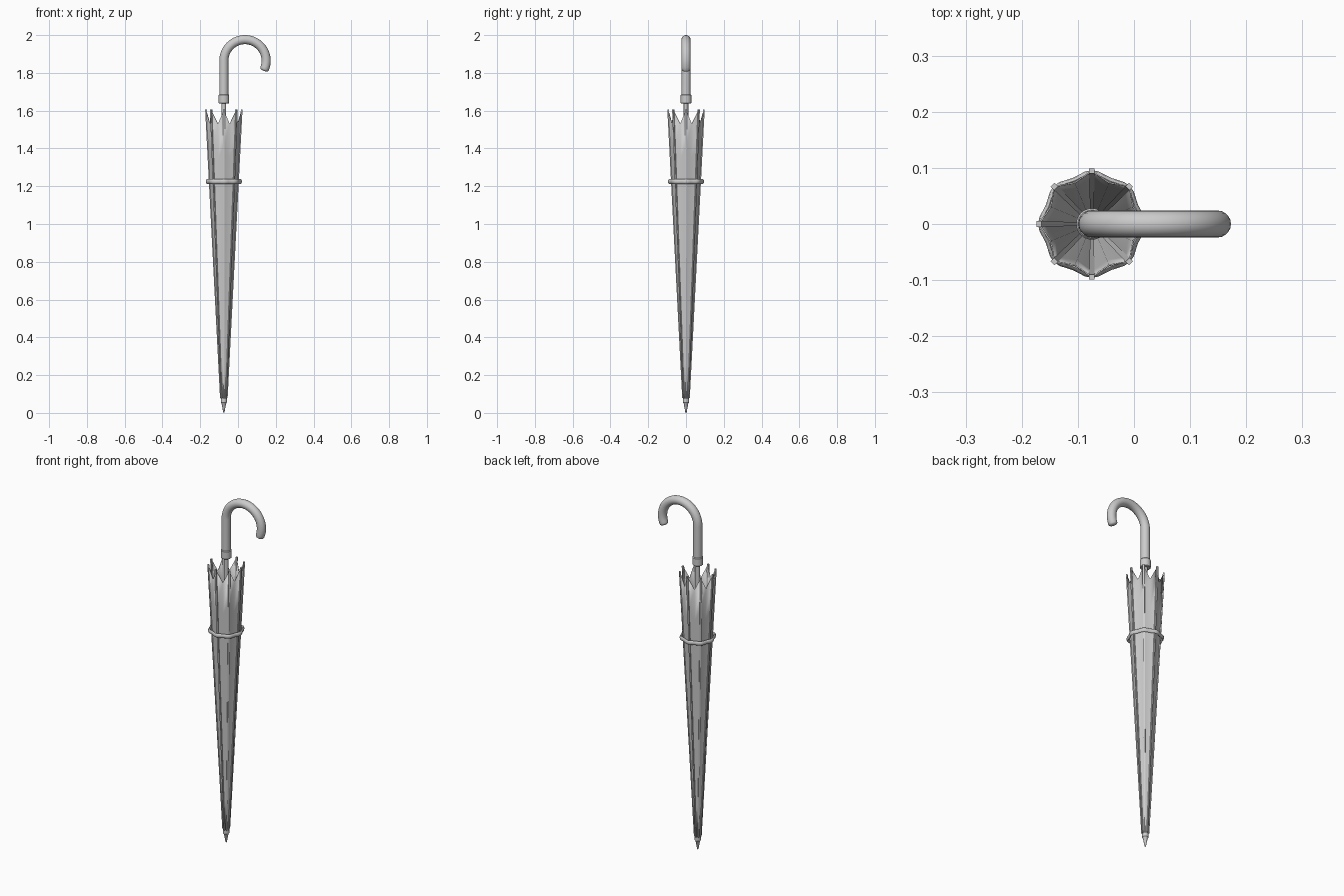
import bpy, bmesh, math
from mathutils import Vector

if "Cube" in bpy.data.objects:
    bpy.data.objects.remove(bpy.data.objects["Cube"])

AX = -0.075          # x of the shaft axis
RIBS = 8
grey = bpy.data.materials.new("grey")
grey.diffuse_color = (0.6, 0.6, 0.6, 1)
grey.use_nodes = True
grey.node_tree.nodes["Principled BSDF"].inputs["Base Color"].default_value = grey.diffuse_color


def finish(name, bm, smooth=30):
    bmesh.ops.recalc_face_normals(bm, faces=bm.faces)
    me = bpy.data.meshes.new(name)
    bm.to_mesh(me)
    bm.free()
    ob = bpy.data.objects.new(name, me)
    bpy.context.collection.objects.link(ob)
    me.materials.append(grey)
    bpy.context.view_layer.objects.active = ob
    ob.select_set(True)
    bpy.ops.object.shade_smooth_by_angle(angle=math.radians(smooth))
    ob.select_set(False)
    return ob


def skin(bm, rings, closed=False, caps=True):
    """Bridge rings of points; join last to first if closed, else cap the ends."""
    vs = [[bm.verts.new(p) for p in r] for r in rings]
    n = len(vs[0])
    pairs = list(zip(vs, vs[1:])) + ([(vs[-1], vs[0])] if closed else [])
    for a, b in pairs:
        for i in range(n):
            j = (i + 1) % n
            bm.faces.new((a[i], a[j], b[j], b[i]))
    if caps and not closed:
        bm.faces.new(vs[0])
        bm.faces.new(vs[-1])


def polar(r, a, z):
    return Vector((AX + r * math.cos(a), r * math.sin(a), z))


def lathe(name, profile, n=24):
    bm = bmesh.new()
    skin(bm, [[polar(r, 2 * math.pi * i / n, z) for i in range(n)] for r, z in profile])
    return finish(name, bm)


def canopy_radius(z):
    return 0.017 + 0.079 * (z - 0.075) / 1.53


# Shaft, pointed tip and handle collar
lathe("shaft", [(0.012, 0.05), (0.012, 1.66)])
lathe("tip", [(0.001, 0.0), (0.004, 0.006), (0.012, 0.05), (0.016, 0.055), (0.016, 0.08)])
lathe("collar", [(0.025, 1.638), (0.028, 1.641), (0.028, 1.682), (0.025, 1.686)])

# Hooked handle: straight grip, round bend, rounded end
cx, cz, R, tube = 0.037, 1.864, 0.112, 0.024
path = [(Vector((AX, 0, 1.66)), Vector((0, 0, 1)), tube)]
for i in range(33):
    a = math.pi - math.radians(202) * i / 32
    path.append((Vector((cx + R * math.cos(a), 0, cz + R * math.sin(a))),
                 Vector((math.sin(a), 0, -math.cos(a))), tube))
end, tan = path[-1][0], path[-1][1]
for k in (30, 60, 80):
    t = math.radians(k)
    path.append((end + tan * 0.012 * math.sin(t), tan, tube * (0.4 + 0.6 * math.cos(t))))
bm = bmesh.new()
side = Vector((0, 1, 0))
skin(bm, [[p + (side * math.cos(u) + t.cross(side) * math.sin(u)) * r
           for u in (2 * math.pi * k / 20 for k in range(20))] for p, t, r in path])
finish("handle", bm, 40)

# Folded canopy: ridges at the ribs, valleys between, notched upper hem
bm = bmesh.new()
rings = []
for row in range(9):
    ring = []
    for i in range(RIBS * 2):
        valley = i % 2
        z = 0.075 + ((1.53 if valley else 1.603) - 0.075) * row / 8
        r = canopy_radius(z) * (0.88 if valley else 1)
        ring.append(polar(r, math.pi * i / RIBS, z))
    rings.append(ring)
skin(bm, rings, caps=False)
canopy = finish("canopy", bm, 15)
mod = canopy.modifiers.new("cloth", "SOLIDIFY")
mod.thickness = 0.003
mod.offset = -1

# Slim ribs set into the canopy ridges
bm = bmesh.new()
for i in range(RIBS):
    a = 2 * math.pi * i / RIBS
    tang = Vector((-math.sin(a), math.cos(a), 0))
    rings = []
    for z, w in ((0.08, 0.003), (1.605, 0.005)):
        ro = canopy_radius(z) + 0.003
        inner, outer = polar(ro - 0.009, a, z), polar(ro, a, z)
        rings.append([inner - tang * w, outer - tang * w, outer + tang * w, inner + tang * w])
    skin(bm, rings)
finish("ribs", bm)

# Strap wrapped round the canopy, dipping between the ribs
bm = bmesh.new()
rings = []
n = RIBS * 6
for i in range(n):
    a = 2 * math.pi * i / n
    r = 0.0865 + 0.0035 * math.cos(RIBS * a)
    rings.append([polar(r + 0.006 * math.cos(u), a, 1.225 + 0.012 * math.sin(u))
                  for u in (math.pi * k / 4 for k in range(8))])
skin(bm, rings, closed=True)
finish("strap", bm, 50)
